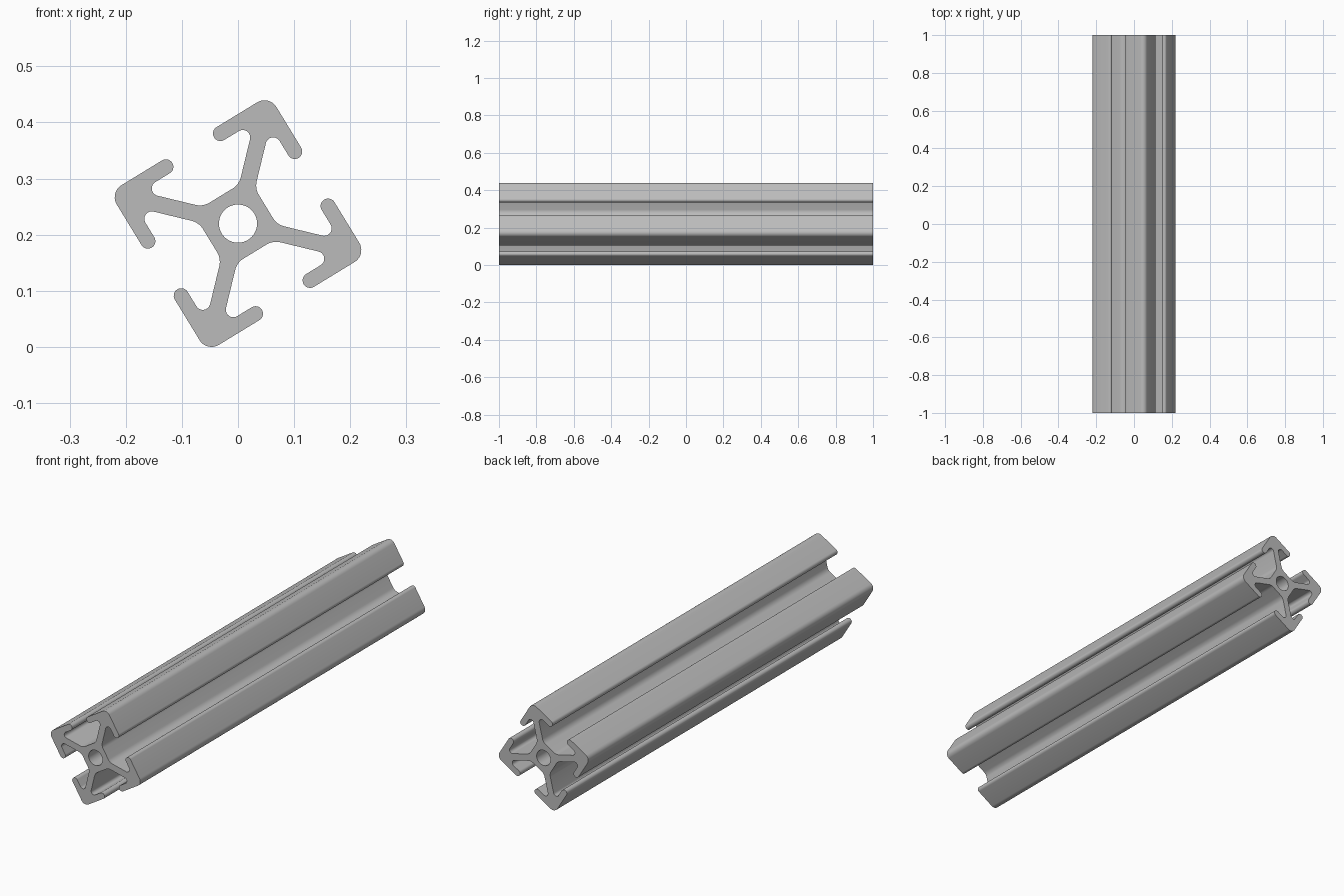
import bpy
import bmesh
from math import pi, cos, sin, radians
from mathutils import Vector, Matrix

if "Cube" in bpy.data.objects:
    bpy.data.objects.remove(bpy.data.objects["Cube"], do_unlink=True)

MM = 2 / 120            # one millimetre of the bar in scene units
TWIST = radians(31.4)   # roll of the bar about its length
CENTRE_Z = 0.2197
STEPS = 10              # segments per rounded corner


def fillet(prev, corner, nxt, radius):
    """Arc points that round one polygon corner."""
    d1, d2 = (prev - corner).normalized(), (nxt - corner).normalized()
    half = d1.angle(d2) / 2
    reach = radius * cos(half) / sin(half)
    centre = corner + (d1 + d2).normalized() * radius / sin(half)
    start, end = corner + d1 * reach - centre, corner + d2 * reach - centre
    sweep = pi - 2 * half
    return [centre + (start * sin(sweep * (1 - i / STEPS)) + end * sin(sweep * i / STEPS)) / sin(sweep)
            for i in range(STEPS + 1)]


# Half of one arm: (position in mm, corner radius)
half_width = 10
lip = 8.4
opening = 2.62
hub = 3.5
web = 1.237
half_arm = [
    (Vector((hub, hub - web)), 2.0),
    (Vector((lip, lip - web)), 0.8),
    (Vector((lip, opening)), 0.795),
    (Vector((half_width, opening)), 0.795),
]
mirrored = [(p.yx, r) for p, r in reversed(half_arm)]
arm = half_arm + [(Vector((half_width, half_width)), 1.5)] + mirrored

# Four arms make the whole cross-section
corners = [(Matrix.Rotation(k * pi / 2, 2) @ p, r) for k in range(4) for p, r in arm]
outline = []
for i, (p, r) in enumerate(corners):
    outline += fillet(corners[i - 1][0], p, corners[(i + 1) % len(corners)][0], r)
bore = [Vector((cos(a), sin(a))) * 2.04 for a in (2 * pi * i / 48 for i in range(48))]

# Fill the section around the bore and extrude it along y
bm = bmesh.new()
turn = Matrix.Rotation(TWIST, 2)
edges = []
for loop in (outline, bore):
    verts = []
    for p in loop:
        q = turn @ p * MM
        verts.append(bm.verts.new((q.x, -1, q.y + CENTRE_Z)))
    edges += [bm.edges.new((verts[i - 1], v)) for i, v in enumerate(verts)]
bmesh.ops.triangle_fill(bm, use_beauty=True, edges=edges, normal=(0, -1, 0))
result = bmesh.ops.extrude_face_region(bm, geom=bm.faces[:], use_keep_orig=True)
moved = [g for g in result["geom"] if isinstance(g, bmesh.types.BMVert)]
bmesh.ops.translate(bm, verts=moved, vec=(0, 2, 0))
bmesh.ops.recalc_face_normals(bm, faces=bm.faces[:])

mesh = bpy.data.meshes.new("slotted_bar")
bm.to_mesh(mesh)
bm.free()
bar = bpy.data.objects.new("slotted_bar", mesh)
bpy.context.collection.objects.link(bar)

# Plain grey metal
grey = bpy.data.materials.new("aluminium_grey")
grey.use_nodes = True
colour = (0.5, 0.5, 0.5, 1)
grey.diffuse_color = colour
grey.node_tree.nodes["Principled BSDF"].inputs["Base Color"].default_value = colour
mesh.materials.append(grey)

bpy.ops.object.select_all(action="DESELECT")
bar.select_set(True)
bpy.context.view_layer.objects.active = bar
bpy.ops.object.shade_smooth_by_angle(angle=radians(30))
